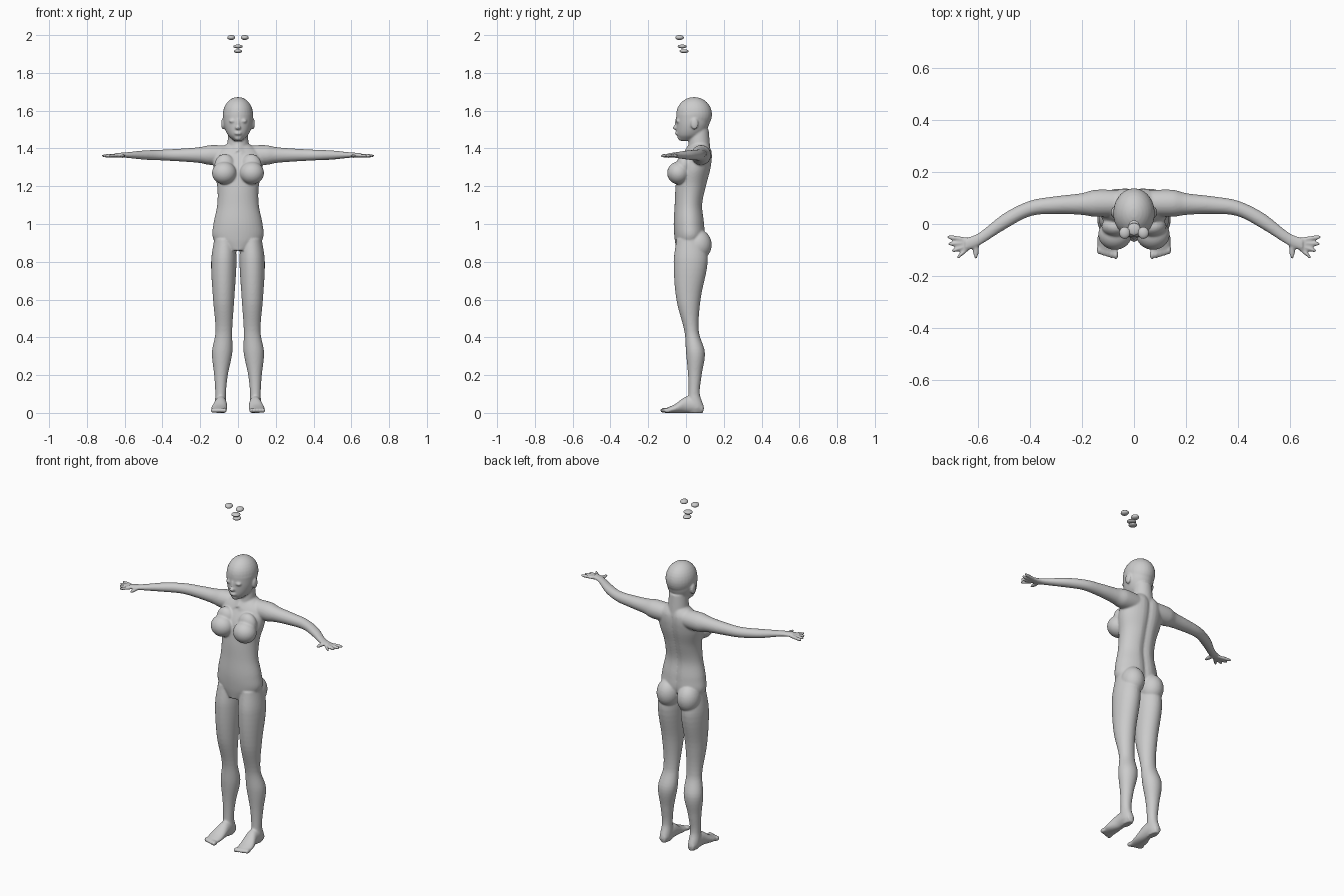
import bpy
import bmesh
import math
from mathutils import Matrix, Vector

cube = bpy.data.objects.get("Cube")
if cube:
    bpy.data.objects.remove(cube)

X, Y, Z = range(3)
SIDES = 40
ARM_HEIGHT = 1.365


def make_material(name, value):
    material = bpy.data.materials.new(name)
    material.use_nodes = True
    colour = (value, value, value, 1)
    material.diffuse_color = colour
    shader = material.node_tree.nodes["Principled BSDF"]
    shader.inputs["Base Color"].default_value = colour
    return material


grey = make_material("plain grey", 0.6)


def spline(rows, steps=6):
    """Smooth the profile rows with a Hermite curve."""
    rows = [Vector(row) for row in rows]
    last = len(rows) - 1
    result = []
    for i in range(last):
        start, end = rows[i], rows[i + 1]
        before, after = rows[max(i - 1, 0)], rows[min(i + 2, last)]
        span = end[0] - start[0]
        leave = (end - before) * (span / (end[0] - before[0]))
        arrive = (after - start) * (span / (after[0] - start[0]))
        for k in range(steps):
            t = k / steps
            u = 1 - t
            blend = t * t * (3 - t - t)
            result.append(start.lerp(end, blend) + leave * (t * u * u) - arrive * (t * t * u))
    return result + [rows[last]]


def loft(bm, axis, rows, mirror=True, groove=0):
    """Rows hold position on the axis, then centre and radius for each cross direction."""
    a, b = [direction for direction in (X, Y, Z) if direction != axis]
    for side in ((1, -1) if mirror else (1,)):
        rings = []
        for position, centre_a, radius_a, centre_b, radius_b in spline(rows):
            ring = []
            for k in range(SIDES):
                angle = math.tau * k / SIDES
                point = Vector()
                point[axis] = position
                point[a] = centre_a + radius_a * math.cos(angle)
                point[b] = centre_b + radius_b * math.sin(angle)
                if point.y > 0:
                    point.y -= groove * math.exp(-(point.x / 0.02) ** 2)
                point.x *= side
                ring.append(bm.verts.new(point))
            rings.append(ring)
        for low, high in zip(rings, rings[1:]):
            for k in range(SIDES):
                bm.faces.new((low[k - 1], low[k], high[k], high[k - 1]))
        bm.faces.new(rings[0])
        bm.faces.new(rings[-1])


def ball(bm, centre, size, mirror=True):
    x, y, z = centre
    for side in ((1, -1) if mirror else (1,)):
        place = Matrix.Translation((x * side, y, z)) @ Matrix.Diagonal((*size, 1))
        bmesh.ops.create_uvsphere(bm, u_segments=28, v_segments=16, radius=1, matrix=place)


def finish(bm, name):
    bmesh.ops.recalc_face_normals(bm, faces=bm.faces[:])
    mesh = bpy.data.meshes.new(name)
    bm.to_mesh(mesh)
    bm.free()
    mesh.materials.append(grey)
    for face in mesh.polygons:
        face.use_smooth = True
    obj = bpy.data.objects.new(name, mesh)
    bpy.context.scene.collection.objects.link(obj)
    return obj


def upright(rows):
    """Turn height, half width, front and back into centred loft rows."""
    return [(z, 0, half, (front + back) / 2, (back - front) / 2)
            for z, half, front, back in rows]


body = bmesh.new()

# Torso with a shallow spine groove
loft(body, Z, upright([
    (.86, .06, -.05, .06), (.92, .13, -.06, .1), (1, .13, -.065, .1),
    (1.1, .11, -.06, .09), (1.2, .11, -.055, .11), (1.3, .13, -.04, .135),
    (1.38, .12, 0, .14), (1.43, .05, .03, .12),
]), mirror=False, groove=.012)

# Chest and seat fullness
ball(body, (.073, -.04, 1.27), (.065, .06, .06))
ball(body, (.07, -.01, 1.31), (.055, .04, .06))
ball(body, (.066, .066, .89), (.064, .07, .08))

# Neck, jaw and skull
loft(body, Z, upright([(1.38, .06, .01, .13), (1.5, .05, .02, .12)]), mirror=False)
loft(body, Z, upright([
    (1.44, .02, -.03, .04), (1.47, .053, -.047, .09),
    (1.52, .074, -.052, .12), (1.58, .08, -.052, .13),
]), mirror=False)
ball(body, (0, .043, 1.58), (.08, .095, .092), mirror=False)

# Nose, lips, chin, eyelids and ears
ball(body, (0, -.053, 1.51), (.015, .018, .012), mirror=False)
ball(body, (0, -.05, 1.53), (.009, .01, .03), mirror=False)
ball(body, (0, -.047, 1.48), (.02, .012, .01), mirror=False)
ball(body, (0, -.03, 1.457), (.02, .015, .015), mirror=False)
ball(body, (.03, -.04, 1.545), (.018, .014, .01))
ball(body, (.08, .045, 1.53), (.009, .02, .03))

# Arms, flattening toward the palms
loft(body, X, [
    (x, y, radius, ARM_HEIGHT, radius * min(1, 1.75 - x - x))
    for x, y, radius in (
        (.04, .08, .05), (.15, .08, .052), (.2, .077, .042), (.3, .073, .034),
        (.4, .06, .03), (.5, .01, .032), (.6, -.06, .025), (.65, -.08, .025))
])

# Fingers fan out from the palm, and the thumb points forward
for i in range(4):
    base = Vector((.64, -.062 - .011 * i))
    tip = Vector((.72 - .004 * i * i, -.05 - .027 * i))
    rows = []
    for t, radius in ((0, .009), (.8, .009), (1, .005)):
        x, y = base.lerp(tip, t)
        rows.append((x, y, radius, ARM_HEIGHT - .004, radius))
    loft(body, X, rows)
ball(body, (.61, -.095, ARM_HEIGHT - .005), (.012, .04, .01))

# Legs
loft(body, Z, [
    (0, .09, .02, .05, .04), (.03, .092, .03, .05, .045), (.1, .092, .028, .043, .03),
    (.2, .09, .036, .047, .036), (.32, .084, .054, .05, .05), (.43, .075, .044, .03, .038),
    (.6, .076, .056, .013, .064), (.8, .075, .067, .025, .09), (.92, .07, .056, .025, .075),
])

# Feet resting on the ground, with toes
loft(body, Y, [
    (y, x, radius, height / 2, height / 2)
    for y, x, radius, height in (
        (-.11, .1, .037, .024), (-.06, .1, .042, .045),
        (0, .092, .033, .086), (.05, .092, .03, .08), (.09, .092, .02, .045))
])
for i in range(5):
    ball(body, (.07 + .016 * i, -.118 + .005 * i, .013), (.01, .02, .013))

# Blend the body into one smooth skin
skin = finish(body, "body")
remesh = skin.modifiers.new("blend", "REMESH")
remesh.mode = "VOXEL"
remesh.voxel_size = .005
remesh.use_smooth_shade = True
soften = skin.modifiers.new("soften", "SMOOTH")
soften.factor = .5
soften.iterations = 6

# Loose eyes and teeth above the head
eyes = bmesh.new()
ball(eyes, (.036, -.034, 1.987), (.021, .023, .013))
finish(eyes, "eyes")
for name, y, z, width in (("upper_teeth", -.02, 1.94, .025), ("lower_teeth", -.01, 1.915, .022)):
    teeth = bmesh.new()
    ball(teeth, (0, y, z), (width, .024, .01), mirror=False)
    finish(teeth, name)
